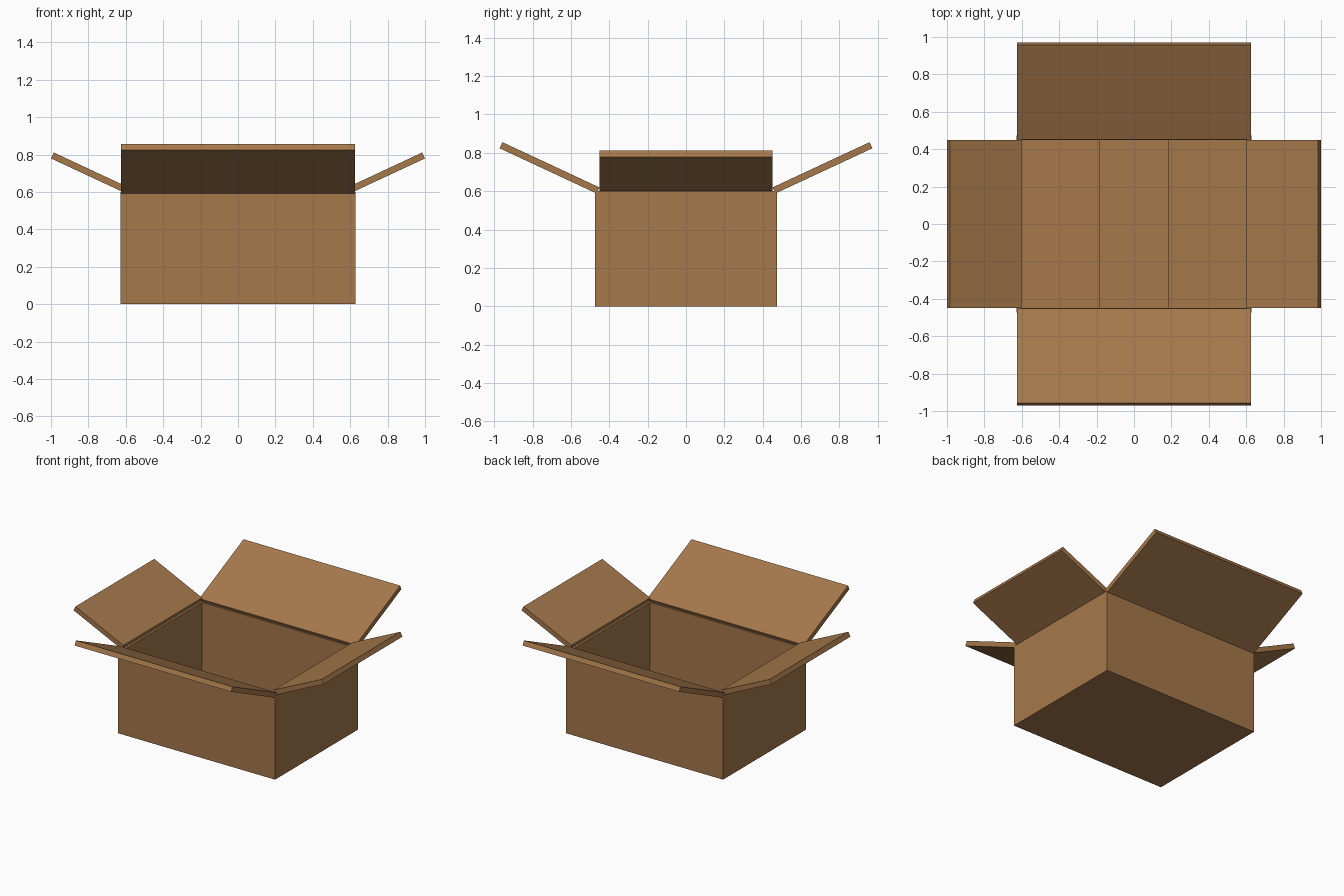
import bpy, bmesh, math
from mathutils import Matrix, Vector

if "Cube" in bpy.data.objects:
    bpy.data.objects.remove(bpy.data.objects["Cube"])

card = bpy.data.materials.new("cardboard brown")
card.diffuse_color = (0.376, 0.188, 0.070, 1.0)
card.use_nodes = True
card.node_tree.nodes["Principled BSDF"].inputs["Base Color"].default_value = card.diffuse_color

W, D, H = 0.628, 0.474, 0.60   # outer half width, half depth, wall height
T = 0.026                      # wall thickness


def panel(name, x, y, z, matrix=Matrix()):
    """Flat-sided panel spanning the given x, y and z ranges."""
    bm = bmesh.new()
    bmesh.ops.create_cube(bm, size=1)
    for v in bm.verts:
        v.co = matrix @ Vector([r[0] + (c + 0.5) * (r[1] - r[0])
                                for c, r in zip(v.co, (x, y, z))])
    mesh = bpy.data.meshes.new(name)
    bm.to_mesh(mesh)
    bm.free()
    mesh.materials.append(card)
    obj = bpy.data.objects.new(name, mesh)
    bpy.context.collection.objects.link(obj)
    return obj


def flap(name, turn, hinge, height, half_width, length, thick, tilt):
    """Panel reaching out along +x from its hinge, tilted up, turned about z."""
    m = (Matrix.Rotation(math.radians(turn), 4, 'Z')
         @ Matrix.Translation((hinge, 0, height))
         @ Matrix.Rotation(math.radians(-tilt), 4, 'Y'))
    panel(name, (0, length), (-half_width, half_width), (0, thick), m)


# Floor and four walls
panel("floor", (-W + T, W - T), (-D + T, D - T), (0, T))
panel("front_wall", (-W, W), (-D, -D + T), (0, H))
panel("back_wall", (-W, W), (D - T, D), (0, H))
panel("left_wall", (-W, -W + T), (-D + T, D - T), (0, H))
panel("right_wall", (W - T, W), (-D + T, D - T), (0, H))

# Open top flaps: long ones front and back, short ones on the sides
for name, turn in (("back", 90), ("front", -90)):
    flap(name + "_top_flap", turn, 0.466, 0.588, 0.626, 0.558, 0.035, 25)
for name, turn in (("right", 0), ("left", 180)):
    flap(name + "_top_flap", turn, 0.617, 0.601, 0.45, 0.422, 0.035, 25)

# Loose inner bottom flaps, hinged at the side walls and slightly raised
for name, turn in (("left", 0), ("right", 180)):
    flap(name + "_bottom_flap", turn, -W + T, T, D - T, 0.422, 0.02, 3)
